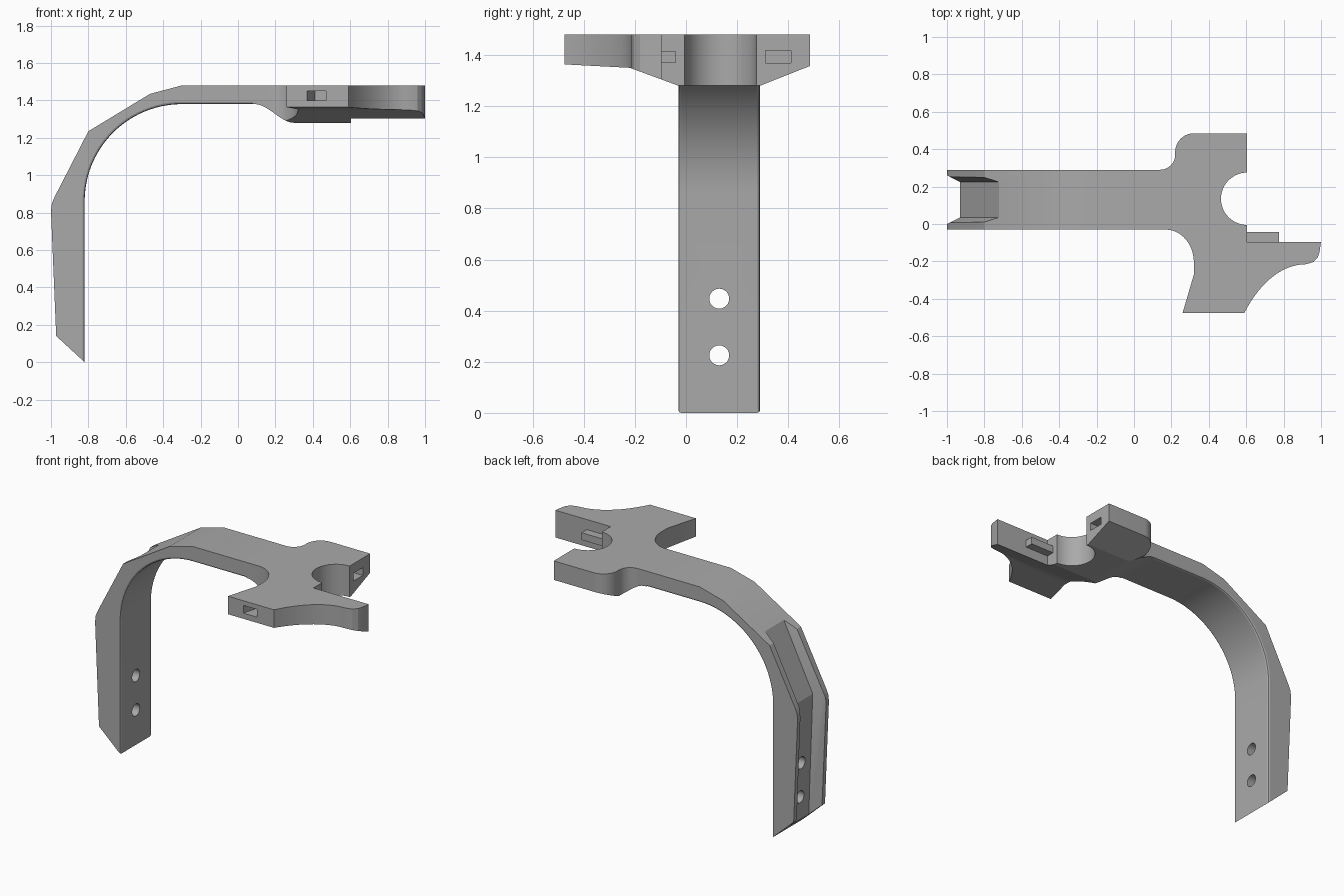
import bpy, bmesh
from math import sin, cos, radians
from mathutils import Vector

cube = bpy.data.objects.get("Cube")
if cube:
    bpy.data.objects.remove(cube, do_unlink=True)

grey = bpy.data.materials.new("matte grey")
grey.use_nodes = True
grey.diffuse_color = (0.4, 0.4, 0.4, 1)
grey.node_tree.nodes["Principled BSDF"].inputs["Base Color"].default_value = (0.4, 0.4, 0.4, 1)

TOP, MID, HALF, JOIN = 1.48, 0.13, 0.16, 0.08


def arc(cx, cy, rx, ry, a0, a1, n=14):
    angles = [radians(a0 + (a1 - a0) * i / n) for i in range(n + 1)]
    return [(cx + rx * cos(a), cy + ry * sin(a)) for a in angles]


def finish(name, bm):
    bmesh.ops.recalc_face_normals(bm, faces=bm.faces)
    mesh = bpy.data.meshes.new(name)
    bm.to_mesh(mesh)
    bm.free()
    mesh.materials.append(grey)
    obj = bpy.data.objects.new(name, mesh)
    bpy.context.collection.objects.link(obj)
    return obj


def loft(name, rings, bevel_test=None):
    """Skin closed rings of points and cap both ends."""
    bm = bmesh.new()
    loops = [[bm.verts.new(p) for p in ring] for ring in rings]
    n = len(loops[0])
    for a, b in zip(loops, loops[1:]):
        for i in range(n):
            j = (i + 1) % n
            bm.faces.new((a[i], a[j], b[j], b[i]))
    bm.faces.new(loops[0][::-1])
    bm.faces.new(loops[-1])
    bmesh.ops.recalc_face_normals(bm, faces=bm.faces)
    if bevel_test:
        edges = [e for e in bm.edges if bevel_test(e)]
        bmesh.ops.bevel(bm, geom=edges, offset=0.012, segments=2, profile=0.5,
                        affect='EDGES', clamp_overlap=True)
    return finish(name, bm)


def prism(name, outline, axis, low, high, bevel_test=None):
    """Extrude a 2D outline along x, y or z."""
    place = {'X': lambda u, v, t: (t, u, v),
             'Y': lambda u, v, t: (u, t, v),
             'Z': lambda u, v, t: (u, v, t)}[axis]
    return loft(name, [[place(u, v, t) for u, v in outline] for t in (low, high)], bevel_test)


def box(name, x, y, z):
    return prism(name, [(x[0], y[0]), (x[1], y[0]), (x[1], y[1]), (x[0], y[1])], 'Z', *z)


def cut(target, cutter, operation='DIFFERENCE'):
    mod = target.modifiers.new(cutter.name, 'BOOLEAN')
    mod.operation, mod.solver, mod.object = operation, 'EXACT', cutter
    bpy.context.view_layer.objects.active = target
    bpy.ops.object.modifier_apply(modifier=mod.name)
    bpy.data.objects.remove(cutter, do_unlink=True)


# Bent arm, with softened edges along the inner side
inner = [(-0.82, 0)] + arc(-0.30, 0.86, 0.52, 0.52, 180, 90, 24) + [(JOIN, 1.38)]
outer = [(JOIN, TOP), (-0.30, TOP), (-0.47, 1.435), (-0.80, 1.235),
         (-0.98, 0.885), (-0.995, 0.85), (-1.0, 0.81), (-0.972, 0.14)]
inner_set = {(round(x, 4), round(z, 4)) for x, z in inner}


def on_inner_rim(edge):
    a, b = (v.co for v in edge.verts)
    return abs(a.y - b.y) < 0.01 and all(
        (round(p.x, 4), round(p.z, 4)) in inner_set for p in (a, b))


arm = prism("arm", inner + outer, 'Y', MID - HALF, MID + HALF, on_inner_rim)

# Flared channel down the outer side of the arm
floor = [((-0.895, -0.1), (-1, 0)), ((-0.93, 0.86), (-1, 0.25)), ((-0.66, 1.41), (-0.89, 0.45))]
rings = []
for (x, z), (dx, dz) in floor:
    rings.append([(x + dx * d, MID + w, z + dz * d)
                  for d, w in ((0, -0.095), (0.14, -0.165), (0.14, 0.165), (0, 0.095))])
cut(arm, loft("channel_cutter", rings))

# Two screw holes
for height in (0.225, 0.447):
    cut(arm, prism("hole_cutter", arc(MID, height, 0.039, 0.039, 0, 345, 23), 'X', -1.2, -0.6))

# Head plate: plan outline trimmed by its underside seen from two sides
plan = [(JOIN, MID - HALF), (JOIN, MID + HALF)]
plan += arc(0.14, 0.37, 0.08, 0.08, -90, 0, 10)
plan += arc(0.32, 0.385, 0.10, 0.10, 180, 90, 10)
plan += [(0.605, 0.485)]
plan += arc(0.605, 0.135, 0.14, 0.14, 90, 270, 28)
plan += [(0.605, -0.095), (1.0, -0.095), (0.992, -0.15), (0.982, -0.18), (0.96, -0.203)]
plan += arc(0.92, -1.0275, 0.45, 0.8125, 90, 137.2)
plan += [(0.26, -0.475), (0.32, -0.27)]
plan += arc(0.17, -0.205, 0.15, 0.175, 0, 90)
head = prism("head_plate", plan, 'Z', 1.2, TOP)

side = [(JOIN - 0.1, 1.6), (JOIN - 0.1, 1.38)]
for i in range(17):
    t = i / 16
    side.append((0.09 + 0.21 * t, 1.38 - 0.1 * t * t * (3 - 2 * t)))
side += [(1.2, 1.28), (1.2, 1.6)]
cut(head, prism("side_trim", side, 'Y', -0.7, 0.7), 'INTERSECT')

across = [(-0.6, 1.6), (-0.6, 1.37), (-0.22, 1.35), (-0.03, 1.28),
          (0.29, 1.28), (0.53, 1.375), (0.53, 1.6)]
cut(head, prism("cross_trim", across, 'X', -0.2, 1.3), 'INTERSECT')

# Connector sockets: one straight, one slanted
cut(head, box("socket_cutter", (0.435, 0.7), (0.312, 0.41), (1.368, 1.418)))
shear = Vector((0.28, 0.96)) * 0.175
mouth = [(0.363, -0.50), (0.463, -0.50)]
back = [(x + shear.x, y + shear.y) for x, y in reversed(mouth)]
cut(head, prism("socket_cutter", mouth + back, 'Z', 1.40, 1.45))

# Connector tab beside the round notch
tab = box("connector_tab", (0.60, 0.775), (-0.10, -0.042), (1.368, 1.415))

for obj in (arm, head, tab):
    bpy.ops.object.select_all(action='DESELECT')
    obj.select_set(True)
    bpy.context.view_layer.objects.active = obj
    bpy.ops.object.shade_smooth_by_angle(angle=radians(20))
